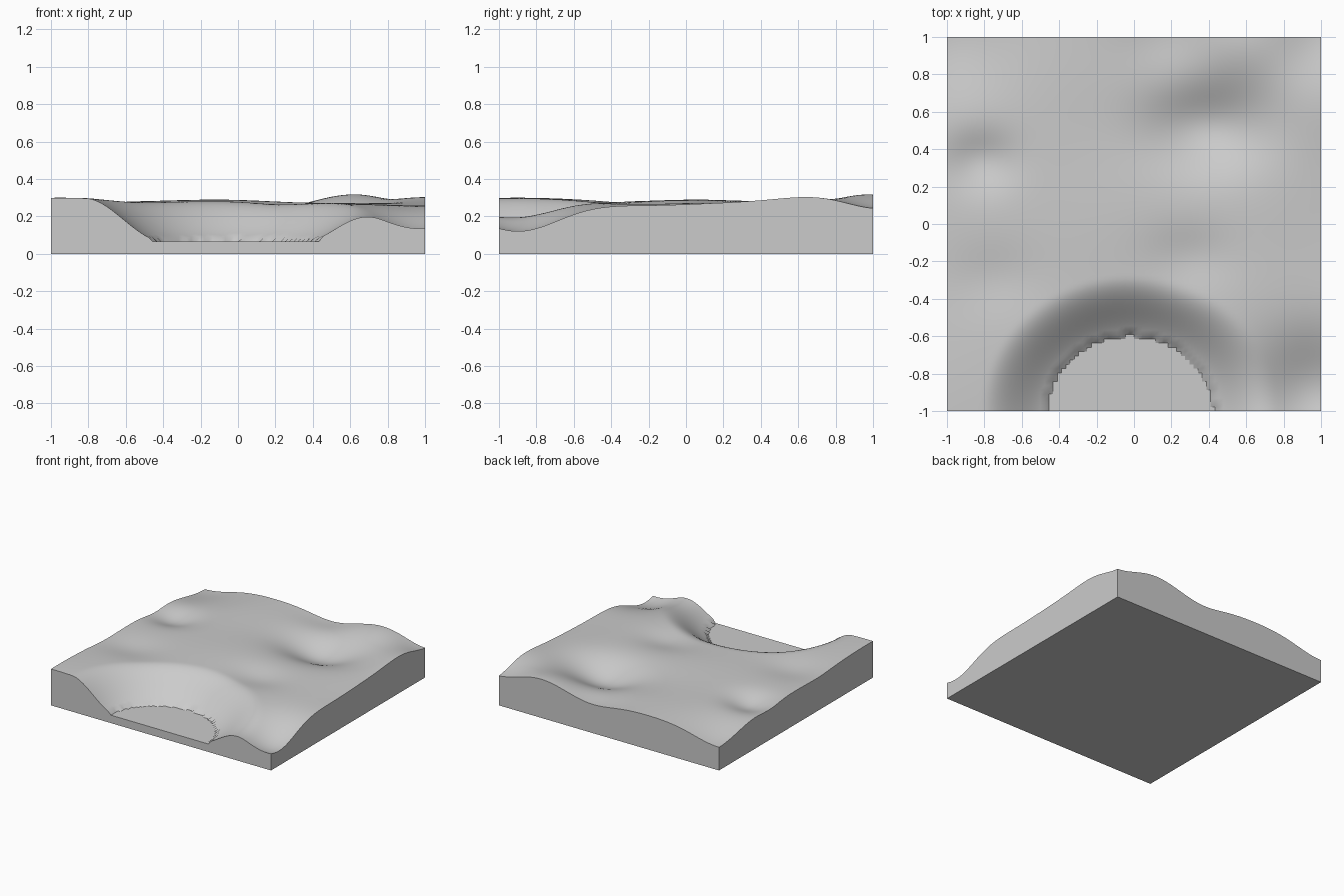
import bpy
import bmesh
import math

if "Cube" in bpy.data.objects:
    bpy.data.objects.remove(bpy.data.objects["Cube"], do_unlink=True)

GROUND = 0.275
FLOOR = 0.065

# Hills and hollows: x, y, spread x, spread y, height
MOUNDS = [
    (0.38, 0.52, 0.22, 0.16, -0.12),
    (-0.82, 0.34, 0.13, 0.11, -0.06),
    (-0.75, -0.30, 0.17, 0.13, -0.025),
    (0.30, -0.18, 0.16, 0.12, -0.03),
    (0.97, -0.90, 0.22, 0.22, -0.155),
    (-1.0, 1.0, 0.22, 0.25, -0.085),
    (1.0, 1.0, 0.16, 0.16, -0.05),
    (0.15, 1.0, 0.17, 0.15, -0.04),
    (0.62, 0.98, 0.18, 0.16, 0.045),
    (1.0, 0.70, 0.20, 0.22, 0.035),
    (-0.95, -0.90, 0.30, 0.35, 0.025),
    (-0.10, 0.05, 0.30, 0.25, 0.015),
    (1.0, -0.20, 0.25, 0.25, -0.015),
    (-0.45, 0.75, 0.25, 0.25, 0.01),
]


def terrain_height(x, y):
    z = GROUND
    for cx, cy, sx, sy, h in MOUNDS:
        z += h * math.exp(-0.5 * (((x - cx) / sx) ** 2 + ((y - cy) / sy) ** 2))
    # Half-round basin open at the front edge
    d = math.hypot((x + 0.02) / 1.1, y + 1)
    t = min(max((d - 0.34) / 0.38, 0), 1)
    z = FLOOR + (z - FLOOR) * t * t * (3 - 2 * t)
    # Flat basin floor with a small step around it
    return FLOOR if z < 0.084 else min(z, 0.32)


# Rolling ground surface
bm = bmesh.new()
bmesh.ops.create_grid(bm, x_segments=88, y_segments=88, size=1)
for v in bm.verts:
    v.co.z = terrain_height(v.co.x, v.co.y)

# Straight side walls and flat underside
rim = [e for e in bm.edges if e.is_boundary]
skirt = bmesh.ops.extrude_edge_only(bm, edges=rim)["geom"]
for v in skirt:
    if isinstance(v, bmesh.types.BMVert):
        v.co.z = 0
bottom = [e for e in bm.edges if e.is_boundary]
bmesh.ops.contextual_create(bm, geom=bottom)
bmesh.ops.recalc_face_normals(bm, faces=bm.faces)

mesh = bpy.data.meshes.new("terrain_tile")
bm.to_mesh(mesh)
bm.free()
tile = bpy.data.objects.new("terrain_tile", mesh)
bpy.context.collection.objects.link(tile)

# Plain grey colour
grey = bpy.data.materials.new("light_grey")
grey.use_nodes = True
colour = (0.6, 0.6, 0.6, 1)
grey.diffuse_color = colour
for node in grey.node_tree.nodes:
    if node.type == "BSDF_PRINCIPLED":
        node.inputs["Base Color"].default_value = colour
mesh.materials.append(grey)

# Smooth ground with sharp edges at the walls
bpy.ops.object.select_all(action="DESELECT")
tile.select_set(True)
bpy.context.view_layer.objects.active = tile
bpy.ops.object.shade_smooth_by_angle(angle=math.radians(30))
